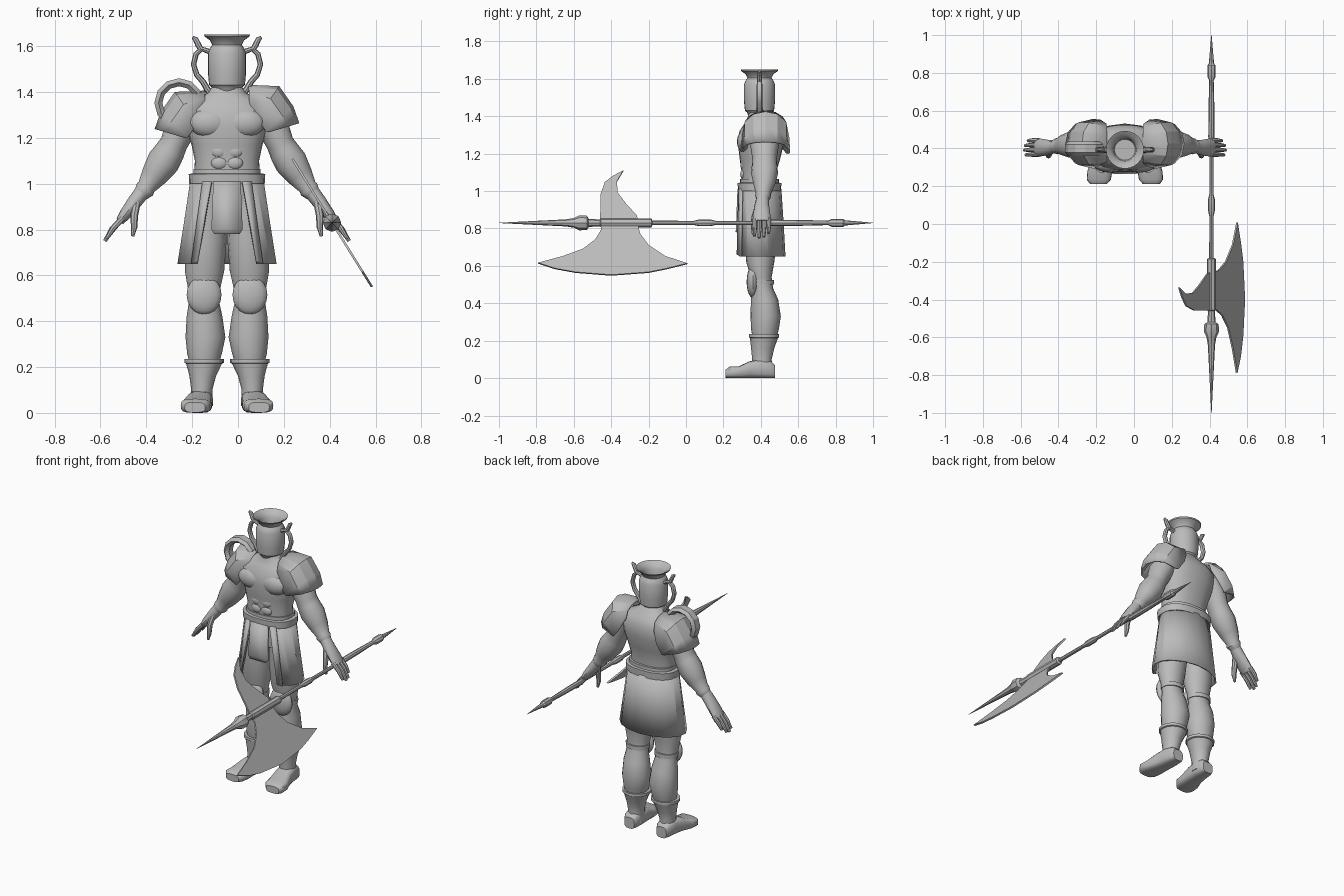
import bpy, bmesh, math
from mathutils import Vector, Matrix

CX = -0.048  # body centre line; the pole weapon offsets the figure
grey = bpy.data.materials.new("plain grey")
grey.diffuse_color = (0.5, 0.5, 0.5, 1)


def finish(name, bm, angle=40, thick=0):
    bmesh.ops.recalc_face_normals(bm, faces=bm.faces)
    me = bpy.data.meshes.new(name)
    bm.to_mesh(me)
    bm.free()
    me.materials.append(grey)
    me.shade_smooth()
    me.set_sharp_from_angle(angle=math.radians(angle))
    ob = bpy.data.objects.new(name, me)
    bpy.context.collection.objects.link(ob)
    if thick:
        mod = ob.modifiers.new("thickness", 'SOLIDIFY')
        mod.thickness = thick
        mod.offset = 0
    return ob


def tube(name, pts, s=1, axis=None, n=16, e=2, angle=40, ox=CX):
    """Loft of (x, y, z, a, b) ellipses; axis fixes the section plane."""
    bm = bmesh.new()
    pos = [Vector((ox + s * p[0], p[1], p[2])) for p in pts]
    rings = []
    for i, p in enumerate(pts):
        if axis == 'Z':
            u, v = Vector((1, 0, 0)), Vector((0, 1, 0))
        elif axis == 'Y':
            u, v = Vector((1, 0, 0)), Vector((0, 0, 1))
        else:
            t = (pos[min(i + 1, len(pts) - 1)] - pos[max(i - 1, 0)]).normalized()
            u = t.cross(Vector((0, 1, 0))).normalized()
            v = u.cross(t)
        ring = []
        for k in range(n):
            c, d = math.cos(math.tau * k / n), math.sin(math.tau * k / n)
            c = math.copysign(abs(c) ** (2 / e), c)
            d = math.copysign(abs(d) ** (2 / e), d)
            ring.append(bm.verts.new(pos[i] + u * c * p[3] + v * d * p[4]))
        rings.append(ring)
    for r, q in zip(rings, rings[1:]):
        for k in range(n):
            bm.faces.new((r[k], r[(k + 1) % n], q[(k + 1) % n], q[k]))
    bm.faces.new(rings[0])
    bm.faces.new(rings[-1])
    return finish(name, bm, angle)


def ball(name, loc, size):
    bm = bmesh.new()
    m = Matrix.Translation((CX + loc[0], loc[1], loc[2])) @ Matrix.Diagonal((*size, 1))
    bmesh.ops.create_uvsphere(bm, u_segments=16, v_segments=10, radius=1, matrix=m)
    return finish(name, bm)


def sheet(name, rows, thick=0.01, angle=25):
    bm = bmesh.new()
    g = [[bm.verts.new(p) for p in row] for row in rows]
    for r, q in zip(g, g[1:]):
        for k in range(len(r) - 1):
            bm.faces.new((r[k], r[k + 1], q[k + 1], q[k]))
    return finish(name, bm, angle, thick)


# Torso and neck
tube("torso", [(0, .395, .86, .13, .085), (0, .39, 1.02, .145, .095), (0, .39, 1.10, .14, .092),
               (0, .395, 1.17, .155, .108), (0, .40, 1.25, .18, .122), (0, .405, 1.32, .19, .12),
               (0, .41, 1.365, .15, .095), (0, .405, 1.395, .085, .075), (0, .395, 1.43, .06, .06)],
     axis='Z', n=24, e=2.3)

# Vase-shaped head with flared rim and hollow mouth
tube("vase_head", [(0, .393, z, r, r) for z, r in
                   [(1.385, .056), (1.42, .066), (1.43, .078), (1.48, .083), (1.57, .083), (1.59, .075),
                    (1.605, .065), (1.625, .074), (1.642, .098), (1.65, .1), (1.635, .075), (1.61, .06),
                    (1.57, .055)]], axis='Z', n=24)

# Belt with narrower upper band
tube("belt", [(0, .393, 1.0, .165, .115), (0, .393, 1.042, .167, .117), (0, .393, 1.045, .147, .104),
              (0, .393, 1.065, .147, .104)], axis='Z', n=24, e=2.4)

# Skirt: open at the front
rows = []
for z, rx, ry, a0 in [(1.01, .16, .11, 25), (.83, .185, .122, 32), (.65, .212, .132, 38)]:
    row = []
    for k in range(13):
        a = math.radians(a0 + (360 - 2 * a0) * k / 12)
        row.append((CX + rx * math.sin(a), .395 - ry * math.cos(a), z))
    rows.append(row)
sheet("skirt", rows)
# Front strips beside the opening and the centre flap
for s in (-1, 1):
    sheet("skirt_strip", [[(CX + s * .068, .284, 1.01), (CX + s * .105, .30, 1.01)],
                          [(CX + s * .128, .275, .66), (CX + s * .155, .295, .65)]])
sheet("front_flap", [[(CX + x, y, z) for x in (-w, w)] for w, y, z in
                     [(.06, .28, 1.01), (.068, .272, .80), (.055, .27, .78)]])

for s in (-1, 1):
    # Chest and belly muscles
    ball("chest_muscle", (s * .078, .318, 1.265), (.088, .046, .062))
    for z in (1.19, 1.14, 1.09):
        ball("belly_muscle", (s * .033, .308, z), (.037, .018, .029))

    # Head handles with a small upturned tip
    tube("head_handle", [(.075, .393, 1.575, .012, .014), (.11, .393, 1.588, .011, .014),
                         (.135, .393, 1.565, .012, .015), (.146, .393, 1.52, .012, .015),
                         (.132, .393, 1.475, .012, .015), (.105, .393, 1.445, .013, .016),
                         (.085, .393, 1.41, .014, .018), (.07, .393, 1.39, .012, .016)], s, n=8)
    tube("handle_tip", [(.11, .393, 1.58, .012, .014), (.125, .393, 1.605, .013, .014),
                        (.137, .393, 1.63, .012, .012), (.15, .393, 1.64, .006, .006)], s, n=8)

    # Legs
    tube("leg", [(.085, .395, .95, .075, .085), (.09, .40, .75, .088, .088), (.098, .397, .62, .086, .075),
                 (.10, .402, .54, .07, .056), (.10, .41, .48, .067, .056), (.098, .42, .42, .078, .073),
                 (.094, .426, .33, .087, .081), (.098, .422, .26, .076, .074), (.10, .42, .2, .06, .06)],
         s, axis='Z')
    tube("knee_strap", [(.10, .408, .50, .072, .062), (.10, .408, .525, .073, .062)], s, axis='Z')
    ball("knee_guard", (s * .10, .357, .515), (.076, .033, .086))

    # Boots
    tube("boot_shaft", [(.11, .41, .03, .05, .055), (.11, .406, .10, .046, .052), (.106, .41, .16, .058, .062),
                        (.10, .417, .215, .078, .075), (.10, .417, .218, .086, .081),
                        (.10, .417, .235, .086, .081)], s, axis='Z')
    tube("boot_foot", [(.112, .475, .035, .035, .035), (.113, .455, .045, .046, .045),
                       (.115, .40, .05, .052, .05), (.122, .34, .045, .056, .045),
                       (.133, .28, .031, .066, .031), (.138, .235, .031, .064, .031),
                       (.14, .212, .024, .045, .022)], s, axis='Y', e=3.2)

    # Arms
    tube("arm", [(.15, .42, 1.34, .06, .07), (.20, .42, 1.25, .07, .077), (.232, .42, 1.175, .06, .066),
                 (.25, .42, 1.14, .066, .068), (.278, .42, 1.095, .072, .072), (.318, .418, 1.035, .058, .058),
                 (.352, .413, .985, .04, .04), (.358, .412, .975, .044, .043), (.375, .41, .955, .034, .033)], s)
    # Hands: palm, four fingers and thumb
    tube("palm", [(.365, .41, .97, .034, .032), (.403, .405, .92, .032, .04), (.445, .405, .865, .026, .047),
                  (.468, .405, .835, .018, .045)], s, n=12)
    for i in range(4):
        y, l = .368 + .025 * i, (.9, 1, .95, .75)[i]
        tube("finger", [(.455, y, .85, .014, .013), (.455 + .045 * l, y, .85 - .048 * l, .013, .012),
                        (.455 + .078 * l, y - .002, .85 - .1 * l, .008, .008)], s, n=8)
    tube("thumb", [(.395, .385, .915, .018, .018), (.405, .365, .86, .017, .016), (.405, .36, .81, .014, .013),
                   (.412, .36, .77, .007, .008)], s, n=8)

    # Shoulder plates: arcs from front edge over the ridge to the back edge
    dz = 0 if s > 0 else -.025
    rows = []
    for (fx, fz), (rx, rz), h in [((.098, 1.35), (.094, 1.425), .10), ((.13, 1.285), (.225, 1.42), .122),
                                  ((.17, 1.228), (.284, 1.335), .125), ((.18, 1.225), (.31, 1.262), .115)]:
        row = []
        for k in range(7):
            t = math.radians(-90 + 30 * k)
            c = max(math.cos(t), 0) ** .7
            row.append((CX + s * (fx + (rx - fx) * c), .425 + h * math.sin(t), fz + (rz - fz) * c + dz))
        rows.append(row)
    sheet("shoulder_plate", rows, .012)

# Ring handle on the left shoulder plate
bm = bmesh.new()
ring = []
for k in range(12):
    a = math.tau * k / 12
    ring.append([bm.verts.new((-.257 + r * math.cos(a), .40 + y, 1.352 + r * math.sin(a)))
                 for r, y in [(.108, -.022), (.108, .022), (.09, .038), (.073, .02), (.073, -.02), (.09, -.038)]])
for k in range(12):
    p, q = ring[k], ring[(k + 1) % 12]
    for j in range(6):
        bm.faces.new((p[j], p[(j + 1) % 6], q[(j + 1) % 6], q[j]))
finish("shoulder_ring", bm, 25)

# Pole weapon: turned shaft with spear points at both ends
WX, WZ = .41, .83
tube("weapon_shaft", [(0, y, WZ, r, r) for y, r in
                      [(-1, .001), (-.64, .019), (-.60, .026), (-.57, .04), (-.53, .038), (-.52, .022),
                       (-.46, .018), (-.455, .024), (-.185, .024), (-.18, .012), (.04, .011), (.07, .018),
                       (.13, .018), (.16, .011), (.44, .011), (.46, .017), (.6, .016), (.76, .012),
                       (.78, .022), (.84, .022), (.85, .014), (1, .001)]],
     axis='Y', n=8, angle=30, ox=WX)

# Axe blade and rear spike: outlines in (along shaft, height), tilted about the shaft
d = Vector((.528, 0, -.849))
nrm = Vector((.849, 0, .528))
blade = [(-.455, .83), (-.455, .79), (-.485, .74), (-.55, .69), (-.66, .65), (-.79, .615), (-.70, .585), (-.59, .565),
         (-.40, .55), (-.20, .565), (-.10, .585), (.008, .612), (-.11, .65), (-.20, .71), (-.245, .77), (-.26, .83)]
spike = [(-.46, .83), (-.458, .90), (-.457, .98), (-.435, 1.045), (-.39, 1.08), (-.335, 1.108),
         (-.37, 1.05), (-.365, .99), (-.32, .93), (-.265, .87), (-.25, .83)]
for name, outline in (("axe_blade", blade), ("axe_spike", spike)):
    bm = bmesh.new()
    base = [Vector((WX, y, WZ)) + d * ((WZ - z) / .849) - nrm * .005 for y, z in outline]
    face = bm.faces.new([bm.verts.new(p) for p in base])
    new = bmesh.ops.extrude_face_region(bm, geom=[face])["geom"]
    bmesh.ops.translate(bm, vec=nrm * .01, verts=[v for v in new if isinstance(v, bmesh.types.BMVert)])
    finish(name, bm, 30)
